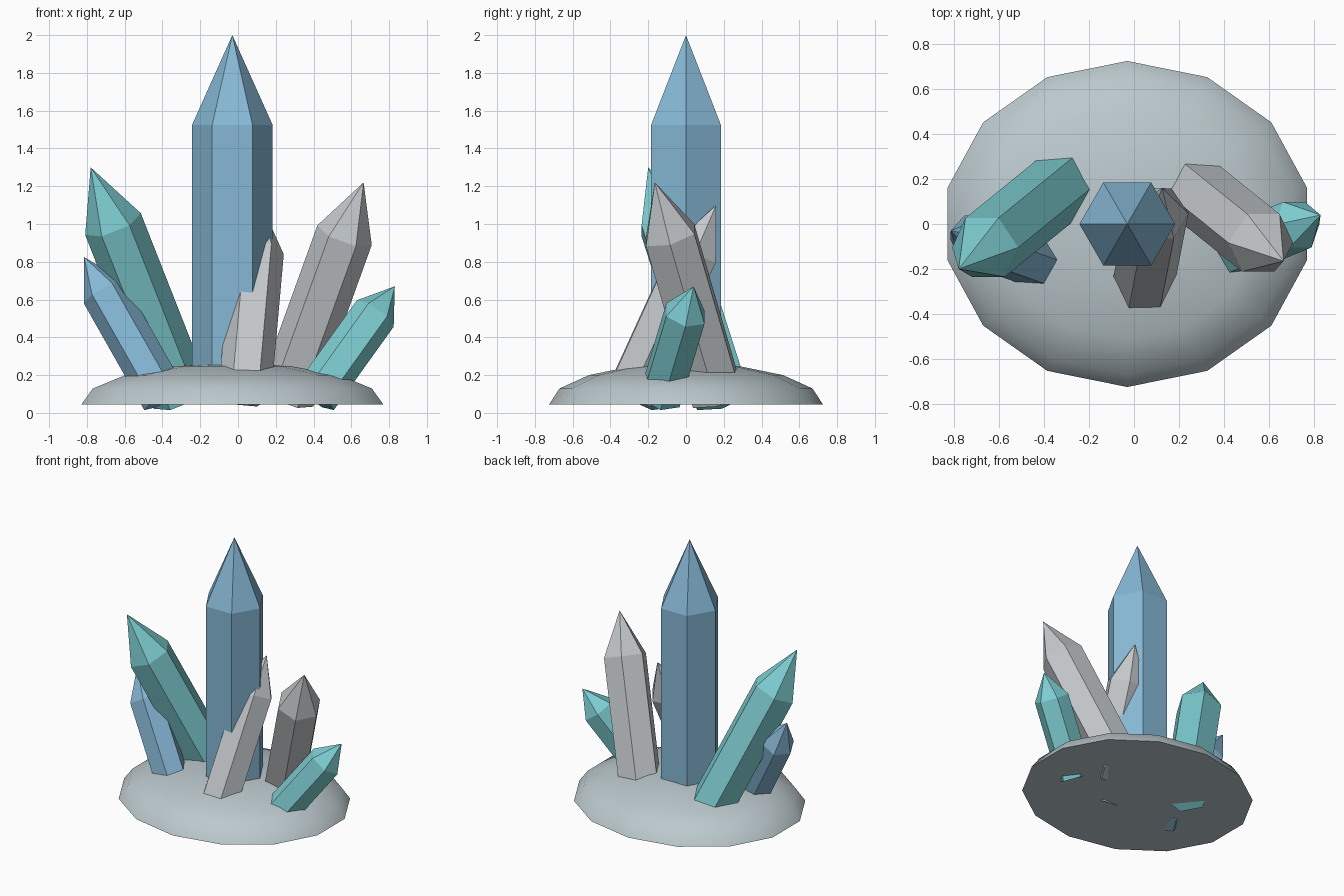
import bpy, bmesh
from math import sin, cos, pi, radians
from mathutils import Vector, Matrix

cube = bpy.data.objects.get("Cube")
if cube:
    bpy.data.objects.remove(cube, do_unlink=True)


def material(name, rgb):
    m = bpy.data.materials.new(name)
    m.use_nodes = True
    m.diffuse_color = (*rgb, 1)
    m.node_tree.nodes["Principled BSDF"].inputs["Base Color"].default_value = (*rgb, 1)
    return m


BLUE = material("crystal_blue", (0.24, 0.48, 0.67))
TEAL = material("crystal_teal", (0.21, 0.62, 0.65))
GREY = material("crystal_grey", (0.55, 0.58, 0.60))
STONE = material("pale_stone", (0.50, 0.58, 0.61))


def lathe(name, profile, sides, mat, start=0.0):
    """Closed solid from (radius, height) rings; a zero radius makes a point."""
    bm = bmesh.new()
    rings = []
    for r, z in profile:
        n = sides if r > 0 else 1
        rings.append([bm.verts.new((r * cos(start + 2 * pi * i / sides),
                                    r * sin(start + 2 * pi * i / sides), z))
                      for i in range(n)])
    bm.faces.new(rings[0][::-1])
    for low, high in zip(rings, rings[1:]):
        for i in range(sides):
            j = (i + 1) % sides
            if len(high) == 1:
                bm.faces.new((low[i], low[j], high[0]))
            else:
                bm.faces.new((low[i], low[j], high[j], high[i]))
    mesh = bpy.data.meshes.new(name)
    bm.to_mesh(mesh)
    bm.free()
    mesh.materials.append(mat)
    obj = bpy.data.objects.new(name, mesh)
    bpy.context.collection.objects.link(obj)
    return obj


def crystal(name, base, tip, radius, mat):
    """Six-sided prism with a pointed end, leaning from base to tip."""
    base, tip = Vector(base), Vector(tip)
    axis = tip - base
    length = axis.length
    axis.normalize()
    side = Vector((axis.z, 0, -axis.x)).normalized()
    rot = Matrix((side, axis.cross(side), axis)).transposed().to_4x4()
    obj = lathe(name, [(radius, 0), (radius, length * 0.754), (0, length)], 6, mat)
    obj.matrix_world = Matrix.Translation(base) @ rot
    return obj


# Rounded stone base: a squashed half sphere with a flat underside
steps = [radians(22.5 * k) for k in range(4)]
dome = lathe("stone_base", [(cos(t), 0.22 * sin(t)) for t in steps] + [(0, 0.22)],
             14, STONE, start=pi / 2)
dome.data.transform(Matrix.Diagonal((0.82, 0.725, 1, 1)))
dome.location = (-0.03, 0, 0.045)
bpy.ops.object.select_all(action='DESELECT')
dome.select_set(True)
bpy.context.view_layer.objects.active = dome
bpy.ops.object.shade_smooth_by_angle(angle=radians(40))

# Crystals
crystal("main_crystal", (-0.03, 0, 0.07), (-0.03, 0, 2.0), 0.213, BLUE)
crystal("tall_right_crystal", (-0.30, 0.19, 0.08), (-0.78, -0.20, 1.30), 0.158, TEAL)
crystal("short_right_crystal", (-0.39, -0.18, 0.075), (-0.815, -0.03, 0.825), 0.122, BLUE)
crystal("tall_left_crystal", (0.255, 0.165, 0.085), (0.665, -0.165, 1.22), 0.153, GREY)
crystal("short_left_crystal", (0.41, -0.135, 0.085), (0.83, 0.04, 0.67), 0.12, TEAL)
crystal("front_crystal", (0.035, -0.30, 0.09), (0.125, 0.16, 1.10), 0.14, GREY)
